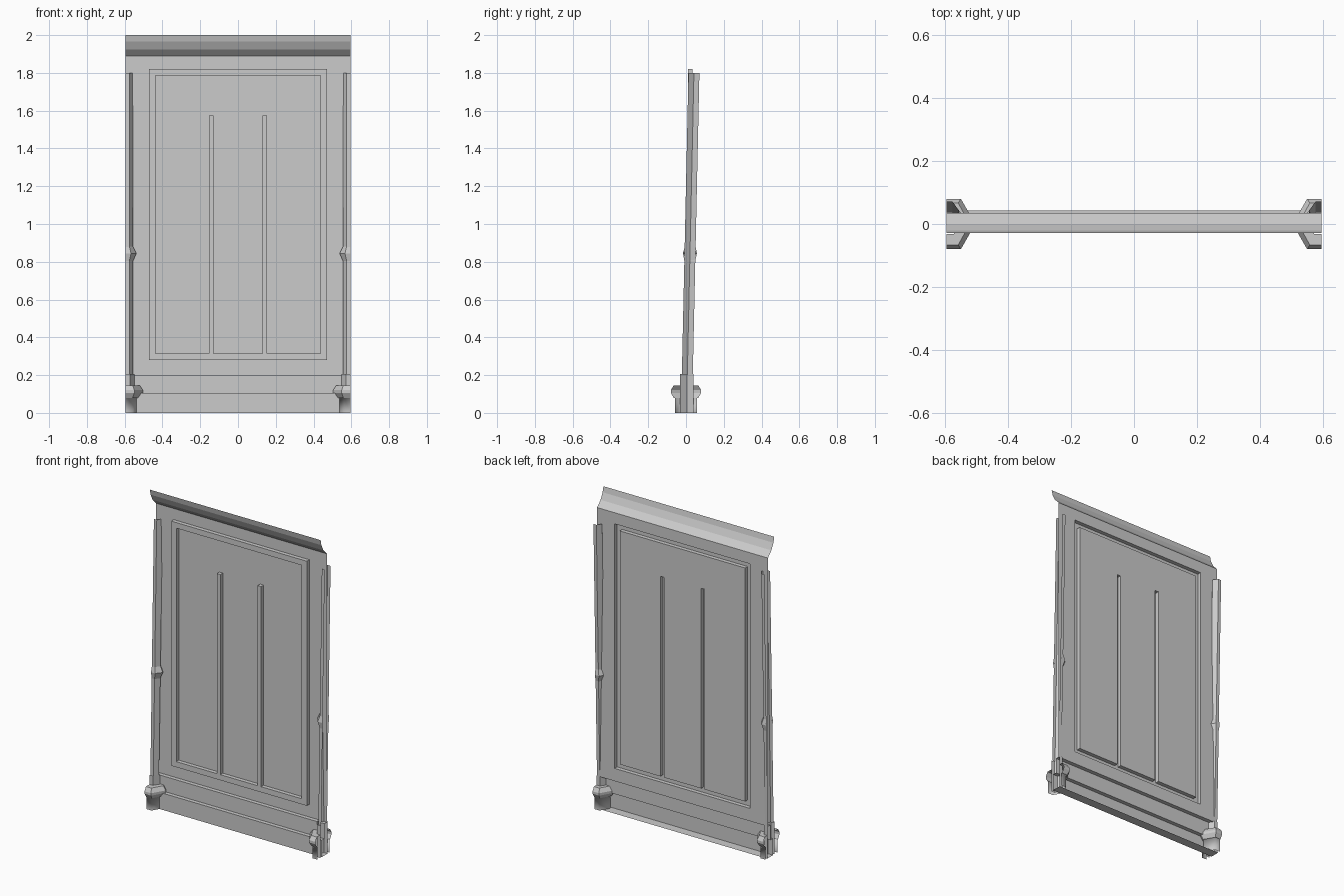
import bpy, bmesh

cube = bpy.data.objects.get("Cube")
if cube:
    bpy.data.objects.remove(cube, do_unlink=True)

HALF = 0.595       # half of the wall width
BACK = 0.035       # plane of the main sheet
FRONT = 0.01       # plane of the pressed mouldings

grey = bpy.data.materials.new("plain_grey")
grey.use_nodes = True
grey.diffuse_color = (0.6, 0.6, 0.6, 1)
grey.node_tree.nodes["Principled BSDF"].inputs["Base Color"].default_value = (0.6, 0.6, 0.6, 1)


def finish(name, bm, mirror=False, smooth=False):
    mesh = bpy.data.meshes.new(name)
    bm.to_mesh(mesh)
    bm.free()
    mesh.materials.append(grey)
    for p in mesh.polygons:
        p.use_smooth = smooth
    ob = bpy.data.objects.new(name, mesh)
    bpy.context.collection.objects.link(ob)
    if mirror:
        ob.modifiers.new("mirror", "MIRROR").use_axis[0] = True
    return ob


def loft(bm, rows):
    """Join rows of points with a sheet of quads."""
    rows = [[bm.verts.new(p) for p in row] for row in rows]
    for a, b in zip(rows, rows[1:]):
        for i in range(len(a) - 1):
            bm.faces.new((a[i], a[i + 1], b[i + 1], b[i]))
    return rows


def strip(name, profile):
    """Sheet with a (y, z) profile running the full width."""
    bm = bmesh.new()
    loft(bm, [[(-HALF, y, z), (HALF, y, z)] for y, z in profile])
    finish(name, bm)


def half_hex(name, rings, smooth=False):
    """Open half hexagon shell against each end; rings are (z, radius, depth, centre y)."""
    bm = bmesh.new()
    rows = []
    for z, r, d, cy in rings:
        outline = [(0, -d), (r / 2, -d), (r, 0), (r / 2, d), (0, d)]
        rows.append([(HALF - x, cy + y, z) for x, y in outline])
    loft(bm, rows)
    bmesh.ops.reverse_faces(bm, faces=bm.faces[:])
    finish(name, bm, mirror=True, smooth=smooth)


# Main sheet with a pressed frame and two battens
right = [0.13, 0.154, 0.437, 0.472, HALF]
xs = [-x for x in reversed(right)] + right
zs = [0.2, 0.28, 0.315, 1.575, 1.785, 1.82, 1.89]
bm = bmesh.new()
loft(bm, [[(x, BACK, z) for x in xs] for z in zs])
raised = []
for f in bm.faces:
    c = f.calc_center_median()
    x, z = abs(c.x), c.z
    outer = x < 0.472 and 0.28 < z < 1.82
    inner = x < 0.437 and 0.315 < z < 1.785
    batten = 0.13 < x < 0.154 and 0.315 < z < 1.575
    if (outer and not inner) or batten:
        raised.append(f)
ext = bmesh.ops.extrude_face_region(bm, geom=raised)["geom"]
bmesh.ops.translate(bm, vec=(0, FRONT - BACK, 0),
                    verts=[g for g in ext if isinstance(g, bmesh.types.BMVert)])
bmesh.ops.delete(bm, geom=[f for f in raised if f.is_valid], context="FACES")
# Merge the coplanar cells into clean flat faces
bmesh.ops.recalc_face_normals(bm, faces=bm.faces[:])
finish("panel", bm)

# Flared top moulding
strip("crown_moulding", [(BACK, 1.89), (0.0, 1.925), (-0.02, 1.965), (-0.028, 2.0)])

# Stepped skirting with a floor flange
strip("skirting", [(0.043, 0), (-0.015, 0), (-0.015, 0.105), (0.01, 0.105),
                   (0.01, 0.2), (BACK, 0.2)])

# Leaning end posts with a knuckle, and their bases
half_hex("post", [(0.2, 0.04, 0.029, 0.007), (1.8, 0.04, 0.029, 0.042)])
half_hex("post_knuckle", [(0.805, 0.04, 0.029, 0.02), (0.845, 0.057, 0.037, 0.021),
                          (0.88, 0.04, 0.029, 0.022)])
half_hex("post_collar", [(0, 0.047, 0.036, 0.005), (0.205, 0.047, 0.036, 0.005)])
half_hex("base_cap", [(0.08, 0.075, 0.065, 0), (0.105, 0.092, 0.08, 0),
                      (0.12, 0.092, 0.08, 0), (0.145, 0.075, 0.066, 0),
                      (0.145, 0.047, 0.036, 0.005)])
half_hex("foot", [(0, 0.067, 0.059, 0), (0.08, 0.067, 0.059, 0),
                  (0.08, 0.075, 0.065, 0)], smooth=True)
